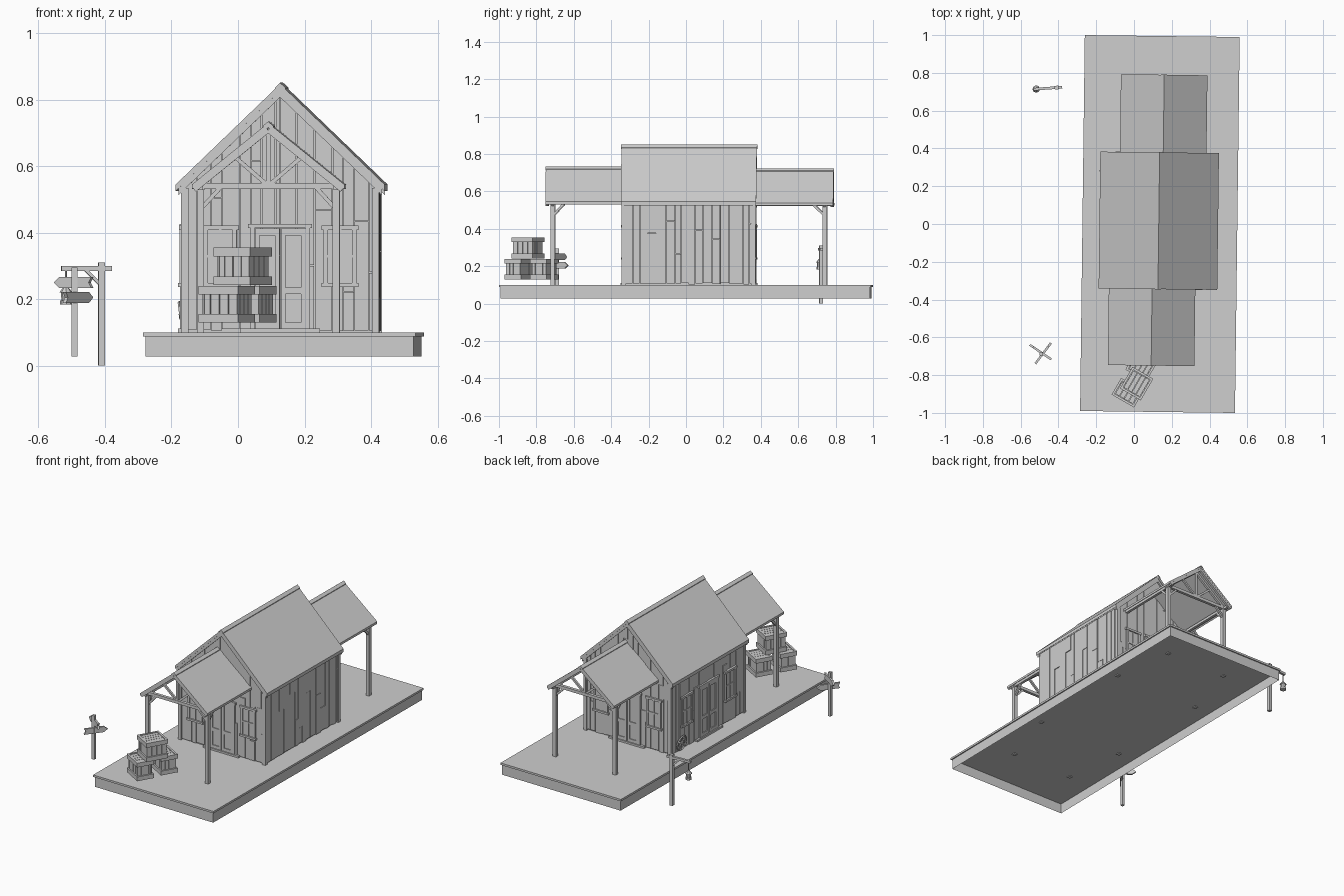
import bpy, bmesh, math, random
from mathutils import Matrix, Vector

random.seed(11)
if "Cube" in bpy.data.objects:
    bpy.data.objects.remove(bpy.data.objects["Cube"])

grey = bpy.data.materials.new("weathered_grey")
grey.use_nodes = True
COLOUR = (0.62, 0.62, 0.62, 1)
grey.diffuse_color = COLOUR
grey.node_tree.nodes["Principled BSDF"].inputs["Base Color"].default_value = COLOUR

# The deck and building share a slightly turned frame
SITE = Matrix.Translation((0.137, 0, 0)) @ Matrix.Rotation(-0.0125, 4, 'Z')
DECK = 0.10
FOOT = 0.083


def finish(name, bm, frame=SITE):
    bmesh.ops.recalc_face_normals(bm, faces=bm.faces)
    mesh = bpy.data.meshes.new(name)
    bm.to_mesh(mesh)
    bm.free()
    mesh.materials.append(grey)
    ob = bpy.data.objects.new(name, mesh)
    ob.matrix_world = frame
    bpy.context.collection.objects.link(ob)


def box(bm, lo, hi, frame=Matrix()):
    lo, hi = Vector(lo), Vector(hi)
    m = frame @ Matrix.Translation((lo + hi) / 2) @ Matrix.Diagonal((hi - lo).to_4d())
    bmesh.ops.create_cube(bm, size=1, matrix=m)


def bar(bm, a, b, w):
    a, b = Vector(a), Vector(b)
    turn = (b - a).to_track_quat('Z', 'Y').to_matrix().to_4x4()
    size = Matrix.Diagonal((w, w, (b - a).length, 1))
    bmesh.ops.create_cube(bm, size=1, matrix=Matrix.Translation((a + b) / 2) @ turn @ size)


def prism(bm, profile, y0, y1, frame=Matrix()):
    rings = [[bm.verts.new(frame @ Vector((x, y, z))) for x, z in profile] for y in (y0, y1)]
    bm.faces.new(rings[0])
    bm.faces.new(rings[1][::-1])
    for i in range(len(profile)):
        j = (i + 1) % len(profile)
        bm.faces.new((rings[0][i], rings[1][i], rings[1][j], rings[0][j]))


def chevron(bm, cx, half, ridge, eave, thick, y0, y1):
    prism(bm, [(cx - half, eave), (cx, ridge), (cx + half, eave), (cx + half, eave - thick),
               (cx, ridge - thick), (cx - half, eave - thick)], y0, y1)


def roof(name, cx, half, ridge, eave, y0, y1, thick):
    bm = bmesh.new()
    chevron(bm, cx, half, ridge, eave, thick, y0, y1)
    # Ridge cap
    w = 0.016
    drop = w * (ridge - eave) / half
    chevron(bm, cx, w, ridge + 0.004, ridge - drop + 0.004, 0.008, y0 - 0.002, y1 + 0.002)
    finish(name, bm)


# Deck: thin overhanging top over a skirt that is open below
bm = bmesh.new()
box(bm, (-0.41, -0.995, 0.088), (0.41, 0.995, DECK))
finish("deck_top", bm)

bm = bmesh.new()
box(bm, (-0.403, -0.988, 0.027), (0.403, 0.988, 0.088))
bmesh.ops.delete(bm, geom=[f for f in bm.faces if abs(f.normal.z) > 0.5], context='FACES')
finish("deck_skirt", bm)

# House core and roof
CX, CY, HX, HY = -0.006, 0.017, 0.292, 0.347
SLOPE = 0.97
ROOF_END = HY + 0.015


def gable_top(u):
    return 0.827 - SLOPE * abs(u)


def side_top(u):
    return 0.537


bm = bmesh.new()
k = HX - 0.008
prism(bm, [(CX - k, DECK), (CX + k, DECK), (CX + k, gable_top(k)), (CX, gable_top(0)),
           (CX - k, gable_top(k))], CY - HY + 0.008, CY + HY - 0.008)
finish("house_core", bm)
roof("house_roof", CX, 0.314, 0.847, 0.545, CY - ROOF_END, CY + ROOF_END, 0.02)

# Barge boards under the roof at both gables
bm = bmesh.new()
for s in (-1, 1):
    ends = sorted((CY + s * (HY - 0.002), CY + s * (ROOF_END - 0.003)))
    chevron(bm, CX, 0.306, 0.829, 0.535, 0.022, *ends)
finish("barge_boards", bm)


def wall_frame(turn):
    out = HX if turn in (90, -90) else HY
    return (Matrix.Translation((CX, CY, 0)) @ Matrix.Rotation(math.radians(turn), 4, 'Z')
            @ Matrix.Translation((0, -out, 0)))


def plank_wall(name, turn, half, top):
    bm, m, u = bmesh.new(), wall_frame(turn), -half
    while u < half - 0.005:
        v = min(u + random.uniform(0.03, 0.055), half)
        if u < 0 < v:
            v = 0
        if half - v < 0.015:
            v = half
        a, b = u + 0.0012, v - 0.0012
        # Some strips are two boards meeting at a random joint
        low = DECK + random.uniform(0.002, 0.01)
        if random.random() < 0.6:
            joint = random.uniform(0.2, min(top(u), top(v)) - 0.05)
            box(bm, (a, -random.uniform(0, 0.005), low), (b, 0.01, joint), m)
            low = joint + 0.002
        face = -random.uniform(0, 0.005)
        prism(bm, [(a, low), (b, low), (b, top(b)), (a, top(a))], face, 0.01, m)
        u = v
    finish(name, bm)


for name, turn, half, top in (("front_planks", 0, HX, gable_top), ("back_planks", 180, HX, gable_top),
                              ("left_planks", 90, HY, side_top), ("right_planks", -90, HY, side_top)):
    plank_wall(name, turn, half, top)

bm = bmesh.new()
for sx in (-1, 1):
    for sy in (-1, 1):
        x, y = CX + sx * (HX - 0.005), CY + sy * (HY - 0.001)
        box(bm, (x - 0.011, y - 0.011, FOOT), (x + 0.011, y + 0.011, 0.535))
finish("corner_posts", bm)


# Doors and windows
def casing(bm, m, u, half, z0, z1):
    w = 0.013
    for s in (-1, 1):
        e = u + s * half
        box(bm, (e - w / 2, -0.012, z0), (e + w / 2, 0.005, z1), m)
    box(bm, (u - half - w, -0.014, z1 - w / 2), (u + half + w, 0.005, z1 + w / 2), m)


def window(name, turn, u):
    bm, m = bmesh.new(), wall_frame(turn)
    casing(bm, m, u, 0.043, 0.245, 0.415)
    box(bm, (u - 0.055, -0.016, 0.236), (u + 0.055, 0.005, 0.248), m)
    box(bm, (u - 0.04, -0.006, 0.245), (u + 0.04, 0, 0.41), m)
    box(bm, (u - 0.004, -0.010, 0.245), (u + 0.004, 0, 0.41), m)
    box(bm, (u - 0.04, -0.010, 0.325), (u + 0.04, 0, 0.333), m)
    finish(name, bm)


def double_door(name, turn, u):
    bm, m = bmesh.new(), wall_frame(turn)
    casing(bm, m, u, 0.083, DECK, 0.42)
    for s in (-1, 1):
        c = u + s * 0.039
        box(bm, (c - 0.037, -0.006, DECK + 0.01), (c + 0.037, 0, 0.412), m)
        for e in (-0.03, 0.03):
            box(bm, (c + e - 0.007, -0.011, DECK + 0.01), (c + e + 0.007, 0, 0.412), m)
        for z in (0.12, 0.225, 0.402):
            box(bm, (c - 0.03, -0.011, z - 0.01), (c + 0.03, 0, z + 0.01), m)
    box(bm, (u - 0.12, -0.018, DECK), (u + 0.12, 0, DECK + 0.011), m)
    finish(name, bm)


for side, turn, shift in (("front", 0, 0.18), ("back", 180, 0.18), ("right", -90, 0.205)):
    double_door(side + "_door", turn, 0)
    for s, label in ((-1, "a"), (1, "b")):
        window(side + "_window_" + label, turn, s * shift)


# Porches: roof, posts, beams, braces and an open truss
def porch(name, cx, y_wall, y_end, y_post, ridge, eave):
    roof(name + "_roof", cx, 0.229, ridge, eave, min(y_wall, y_end), max(y_wall, y_end), 0.014)
    bm = bmesh.new()
    inward = math.copysign(1, y_wall - y_post)
    tie = eave - 0.004
    slope = (ridge - eave) / 0.229
    rafter = lambda u: ridge - 0.022 - slope * abs(u)
    bar(bm, (cx - 0.222, y_post, tie), (cx + 0.222, y_post, tie), 0.018)
    bar(bm, (cx, y_post, tie), (cx, y_post, rafter(0)), 0.014)
    for s in (-1, 1):
        x = cx + s * 0.204
        bar(bm, (x, y_post, FOOT), (x, y_post, tie), 0.022)
        bar(bm, (x, y_end + inward * 0.01, tie - 0.004), (x, y_wall, tie - 0.004), 0.016)
        bar(bm, (x, y_post, 0.47), (x - s * 0.065, y_post, tie), 0.012)
        bar(bm, (x, y_post, 0.47), (x, y_post + inward * 0.065, tie), 0.012)
        for y in (y_post, y_end + inward * 0.008):
            bar(bm, (cx + s * 0.222, y, rafter(0.222)), (cx, y, rafter(0)), 0.014)
        bar(bm, (cx, y_post, tie), (cx + s * 0.1, y_post, rafter(0.1)), 0.012)
    finish(name + "_frame", bm)


porch("front_porch", -0.037, CY - HY, -0.75, -0.711, 0.730, 0.545)
porch("back_porch", 0.013, CY + HY, 0.790, 0.743, 0.720, 0.538)


# Crates with slatted sides and heavy bands
def crate(name, x, y, z, turn, w, d, h):
    bm = bmesh.new()
    box(bm, (-w / 2 + 0.01, -d / 2 + 0.01, 0), (w / 2 - 0.01, d / 2 - 0.01, h - 0.012))
    for s in (-1, 1):
        for low in (0, h - 0.026):
            box(bm, (-w / 2, s * d / 2 - 0.006, low), (w / 2, s * d / 2 + 0.006, low + 0.026))
            box(bm, (s * w / 2 - 0.006, -d / 2 - 0.006, low), (s * w / 2 + 0.006, d / 2 + 0.006, low + 0.026))
        for i in range(4):
            t = (i - 1.5) / 4
            ex, ey = s * (w / 2 - 0.006), s * (d / 2 - 0.006)
            box(bm, (t * w - w * 0.115, ey - 0.004, 0.005), (t * w + w * 0.115, ey + 0.004, h - 0.01))
            box(bm, (ex - 0.004, t * d - d * 0.115, 0.005), (ex + 0.004, t * d + d * 0.115, h - 0.01))
    for i in range(4):
        t = (i - 1.5) / 4 * (w - 0.015)
        box(bm, (t - w * 0.1, -d / 2 + 0.008, h - 0.014), (t + w * 0.1, d / 2 - 0.008, h - 0.002))
    finish(name, bm, Matrix.Translation((x, y, z)) @ Matrix.Rotation(math.radians(turn), 4, 'Z'))


crate("lower_crate_front", -0.034, -0.893, 0.13, -30, 0.125, 0.09, 0.11)
crate("lower_crate_back", 0.035, -0.758, 0.13, -30, 0.115, 0.09, 0.11)
crate("upper_crate", 0.014, -0.845, 0.242, -30, 0.115, 0.12, 0.113)

# Signpost with arrow boards
bm = bmesh.new()
bar(bm, (0, 0, 0.028), (0, 0, 0.295), 0.018)
ARROW = [(-0.06, -0.017), (0.055, -0.017), (0.077, 0), (0.055, 0.017), (-0.06, 0.017), (-0.05, 0)]
for z, turn in ((0.25, 146), (0.205, 53)):
    m = Matrix.Translation((0, 0, z)) @ Matrix.Rotation(math.radians(turn), 4, 'Z')
    prism(bm, ARROW, -0.012, 0.0, m)
finish("signpost", bm, Matrix.Translation((-0.491, -0.688, 0)))

# Lamp post and hanging lantern
LAMP = Matrix.Translation((-0.41, 0.722, 0)) @ Matrix.Rotation(0.07, 4, 'Z')
bm = bmesh.new()
bar(bm, (0, 0, 0), (0, 0, 0.31), 0.02)
bar(bm, (-0.122, 0, 0.292), (0.03, 0, 0.292), 0.014)
bar(bm, (0, 0, 0.24), (-0.05, 0, 0.29), 0.01)
finish("lamp_post", bm, LAMP)

bm = bmesh.new()
for z, h, r0, r1 in ((0.19, 0.012, 0.018, 0.018), (0.207, 0.03, 0.013, 0.015),
                     (0.229, 0.018, 0.02, 0.006), (0.262, 0.06, 0.003, 0.003)):
    bmesh.ops.create_cone(bm, cap_ends=True, segments=8, radius1=r0, radius2=r1, depth=h,
                          matrix=Matrix.Translation((-0.108, 0, z)))
finish("lantern", bm, LAMP)

# Spoked wheel leaning on the right wall
LEAN = Matrix.Translation((CX - HX - 0.013, 0.28, 0.148)) @ Matrix.Rotation(math.radians(82), 4, 'Y')
bpy.ops.mesh.primitive_torus_add(major_radius=0.043, minor_radius=0.005, major_segments=16, minor_segments=4)
rim = bpy.context.object
rim.name = "wheel_rim"
rim.data.materials.append(grey)
rim.matrix_world = SITE @ LEAN
bm = bmesh.new()
for i in range(4):
    d = Vector((math.cos(i * math.pi / 4), math.sin(i * math.pi / 4), 0)) * 0.043
    bar(bm, -d, d, 0.005)
bmesh.ops.create_cone(bm, cap_ends=True, segments=8, radius1=0.009, radius2=0.009, depth=0.014)
finish("wheel_spokes", bm, SITE @ LEAN)
